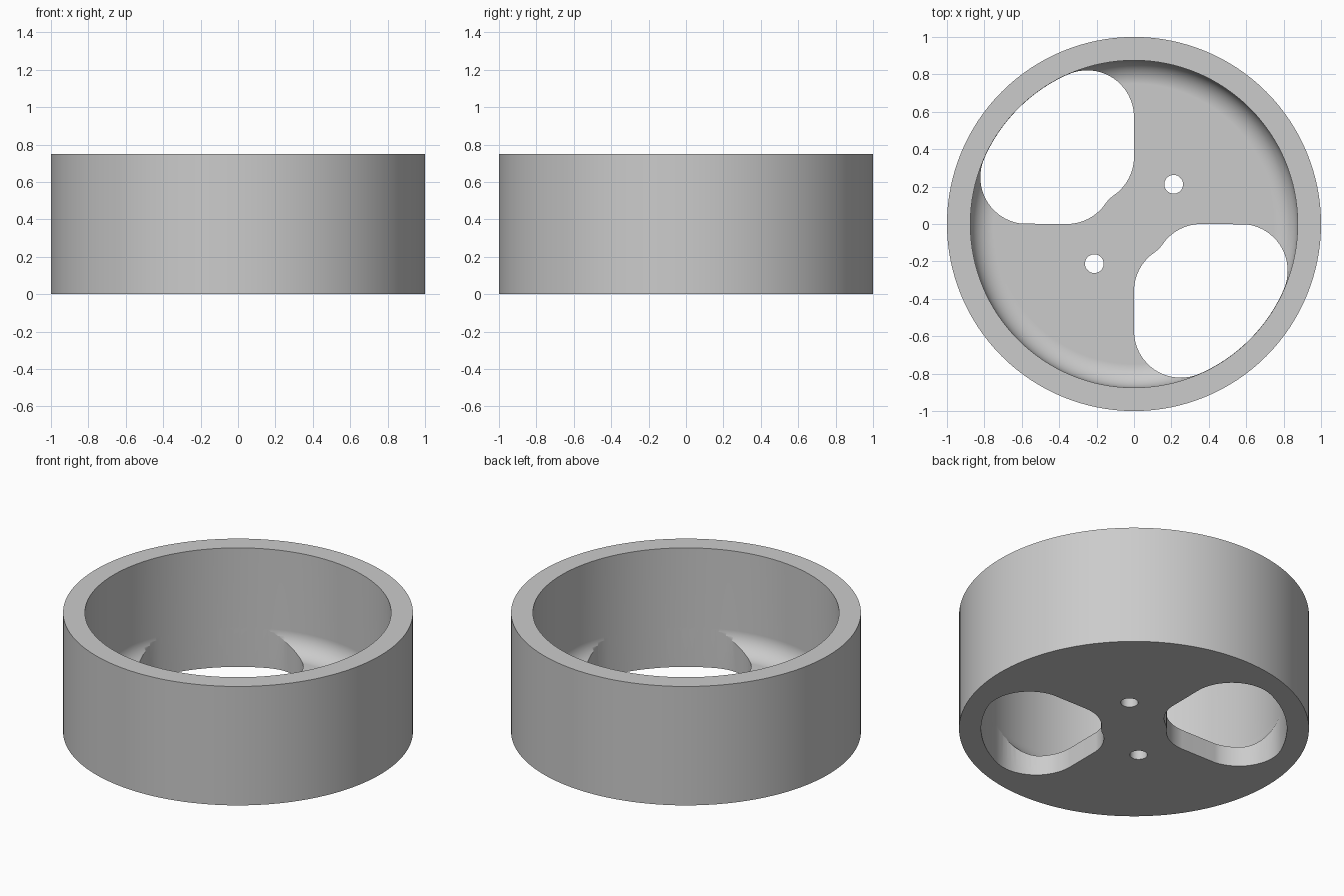
import bpy, bmesh
from math import sin, cos, asin, radians, pi

cube = bpy.data.objects.get("Cube")
if cube:
    bpy.data.objects.remove(cube, do_unlink=True)

HEIGHT, WALL, FLOOR, FILLET = 0.75, 0.125, 0.125, 0.125
INNER = 1 - WALL
HUB, CORNER = 0.1875, 0.25        # hub radius and window corner radius
PIN, PIN_REACH = 0.05, 0.3        # small hole radius and distance from axis


def arc(cx, cy, r, a0, a1, n):
    """Points along an arc, without the last one."""
    return [(cx + r * cos(a0 + (a1 - a0) * i / n), cy + r * sin(a0 + (a1 - a0) * i / n))
            for i in range(n)]


def make_object(name, bm):
    bmesh.ops.recalc_face_normals(bm, faces=bm.faces)
    mesh = bpy.data.meshes.new(name)
    bm.to_mesh(mesh)
    bm.free()
    ob = bpy.data.objects.new(name, mesh)
    bpy.context.collection.objects.link(ob)
    return ob


def add_prism(bm, outline, turn):
    """Upright prism over an outline turned about the z axis."""
    c, s = cos(turn), sin(turn)
    verts = [bm.verts.new((x * c - y * s, x * s + y * c, -0.1)) for x, y in outline]
    face = bm.faces.new(verts)
    top = bmesh.ops.extrude_face_region(bm, geom=[face])["geom"]
    bmesh.ops.translate(bm, vec=(0, 0, 0.5),
                        verts=[v for v in top if isinstance(v, bmesh.types.BMVert)])


def window_outline():
    """Rounded quarter sector lying along +x, with a concave hub side."""
    reach = INNER - 0.001
    q = pi / 4
    d_out, d_in = reach - CORNER, HUB + CORNER
    a, b = q - asin(CORNER / d_out), q - asin(CORNER / d_in)
    ox, oy = d_out * cos(a), d_out * sin(a)
    ix, iy = d_in * cos(b), d_in * sin(b)
    return (arc(0, 0, reach, -a, a, 16)
            + arc(ox, oy, CORNER, a, 3 * q, 16)
            + arc(ix, iy, CORNER, 3 * q, pi + b, 10)
            + arc(0, 0, HUB, b, -b, 6)
            + arc(ix, -iy, CORNER, pi - b, 5 * q, 10)
            + arc(ox, -oy, CORNER, 5 * q, 2 * pi - a, 16))


# Cup: turned profile with a filleted inside corner, then closed floors
profile = [(1, 0), (1, HEIGHT), (INNER, HEIGHT)]
profile += arc(INNER - FILLET, FLOOR + FILLET, FILLET, 0, -pi / 2, 10)
profile.append((INNER - FILLET, FLOOR))
bm = bmesh.new()
verts = [bm.verts.new((r, 0, z)) for r, z in profile]
edges = [bm.edges.new(pair) for pair in zip(verts, verts[1:])]
bmesh.ops.spin(bm, geom=verts + edges, cent=(0, 0, 0), axis=(0, 0, 1),
               angle=2 * pi, steps=128)
bmesh.ops.remove_doubles(bm, verts=bm.verts, dist=0.0001)
bmesh.ops.holes_fill(bm, edges=[e for e in bm.edges if e.is_boundary], sides=0)
cup = make_object("round_cup", bm)

# Cutter: two windows and two pin holes through the floor
bm = bmesh.new()
for turn in (-45, 135):
    add_prism(bm, window_outline(), radians(turn))
for turn in (45, 225):
    add_prism(bm, arc(PIN_REACH, 0, PIN, 0, 2 * pi, 32), radians(turn))
cutter = make_object("floor_cutter", bm)
cutter.hide_render = True

mod = cup.modifiers.new("floor_holes", "BOOLEAN")
mod.operation = "DIFFERENCE"
mod.solver = "EXACT"
mod.object = cutter
bpy.ops.object.select_all(action="DESELECT")
cup.select_set(True)
bpy.context.view_layer.objects.active = cup
bpy.ops.object.modifier_apply(modifier=mod.name)
bpy.data.objects.remove(cutter, do_unlink=True)

# Smooth curves, crisp rims, flat floor
bpy.ops.object.shade_smooth_by_angle(angle=radians(30))
weighted = cup.modifiers.new("even_shading", "WEIGHTED_NORMAL")
weighted.keep_sharp = True

# Plain grey material
grey = bpy.data.materials.new("light_grey")
grey.use_nodes = True
colour = (0.6, 0.6, 0.6, 1)
grey.diffuse_color = colour
grey.node_tree.nodes["Principled BSDF"].inputs["Base Color"].default_value = colour
cup.data.materials.clear()
cup.data.materials.append(grey)
